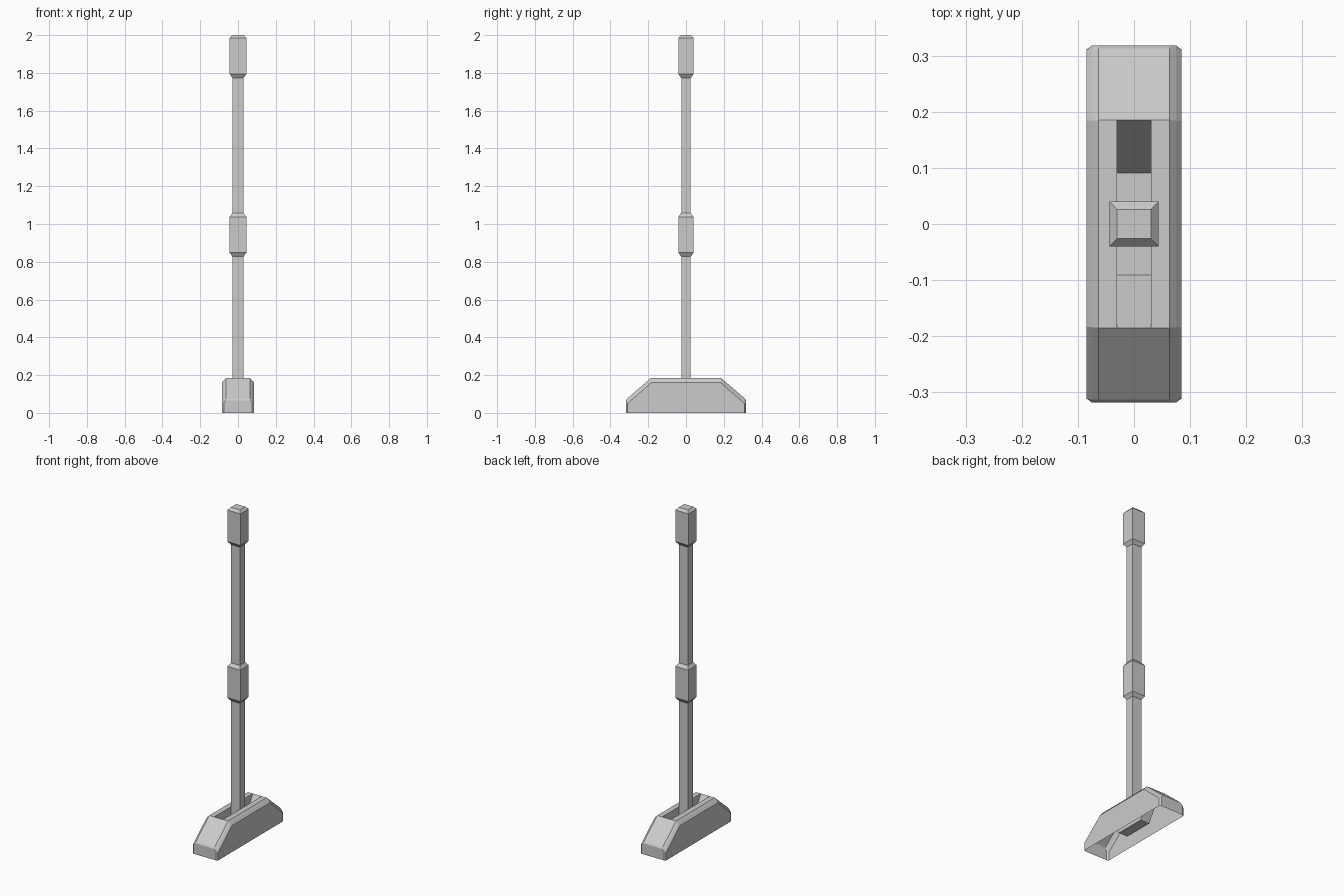
import bpy

if "Cube" in bpy.data.objects:
    bpy.data.objects.remove(bpy.data.objects["Cube"])

def make_object(name, verts, faces):
    mesh = bpy.data.meshes.new(name)
    mesh.from_pydata(verts, [], faces)
    mesh.validate()
    obj = bpy.data.objects.new(name, mesh)
    bpy.context.collection.objects.link(obj)
    return obj

def loft(rings, closed):
    """Join equal-length rings of points with quads."""
    n = len(rings[0])
    verts = [p for r in rings for p in r]
    faces = []
    for i in range(len(rings) - 1):
        for j in range(n if closed else n - 1):
            k = (j + 1) % n
            faces.append((i * n + j, i * n + k, (i + 1) * n + k, (i + 1) * n + j))
    return verts, faces

def rect_stack(name, levels):
    """Rectangular column from (half x, half y, z) levels, capped at both ends."""
    rings = [[(-x, -y, z), (x, -y, z), (x, y, z), (-x, y, z)] for x, y, z in levels]
    verts, faces = loft(rings, True)
    n = len(verts)
    faces += [(3, 2, 1, 0), (n - 4, n - 3, n - 2, n - 1)]
    return make_object(name, verts, faces)

# Base shell: chamfered housing, open underneath, with a slot in the top
side = [(.311, 0), (.311, .045), (.311, .049), (.183, .160)]
mid = [(.318, 0), (.318, .055), (.313, .0625), (.184, .1725)]
top = [(.318, 0), (.318, .066), (.313, .075), (.185, .185)]
sections = [(.085, side), (.075, mid), (.063, top), (.03, top)]
sections += [(-x, p) for x, p in reversed(sections)]
rings = []
for x, half in sections:
    rings.append([(x, -y, z) for y, z in half] + [(x, y, z) for y, z in reversed(half)])
verts, faces = loft(rings, False)
n = len(rings[0])
del faces[3 * (n - 1) + 3]                      # slot opening
faces.append(tuple(reversed(range(n))))         # right side wall
faces.append(tuple(range(7 * n, 8 * n)))        # left side wall

# Slot trough: sloped ends, flat floor and side walls
trough = [(-.185, .185), (-.091, .03), (.091, .03), (.185, .185)]
t_verts, t_faces = loft([[(x, y, z) for y, z in trough] for x in (.03, -.03)], False)
t_faces += [(0, 1, 2, 3), (7, 6, 5, 4)]
make_object("base_housing", verts, faces)
make_object("slot_trough", t_verts, t_faces)

# Lever rod
rect_stack("lever_rod", [(.03, .025, .03), (.03, .025, 1.79)])

# Middle collar and top grip share one chamfered block shape
for name, z0, z1, cap in (("middle_collar", .828, 1.058, .02), ("top_grip", 1.774, 2.0, .015)):
    rect_stack(name, [(.03, .026, z0), (.044, .04, z0 + .02),
                      (.044, .04, z1 - cap), (.03, .026, z1)])
